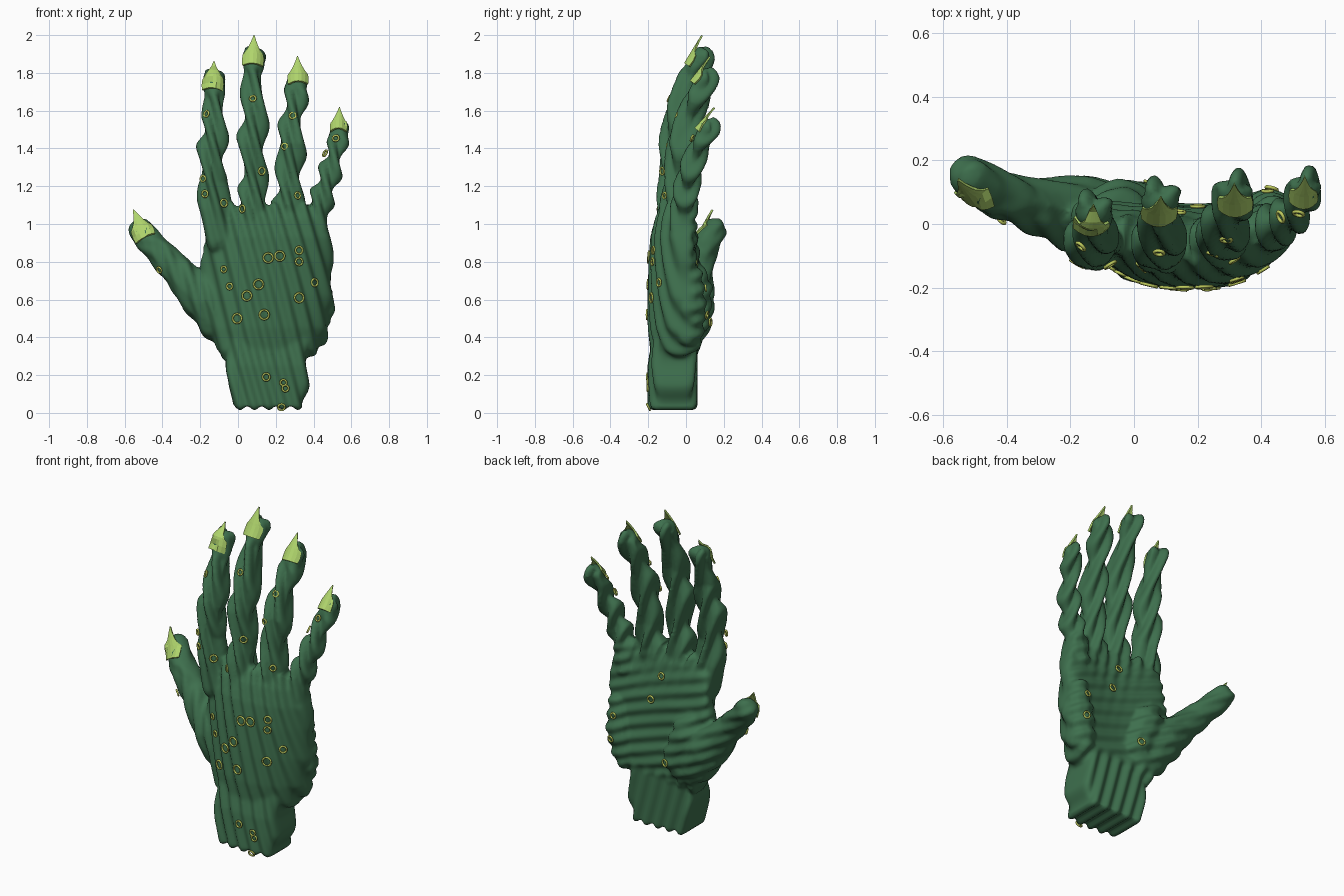
import bpy, bmesh, math, random
from mathutils import Vector, Matrix
from mathutils.bvhtree import BVHTree

if "Cube" in bpy.data.objects:
    bpy.data.objects.remove(bpy.data.objects["Cube"])

random.seed(4)


def material(name, rgb):
    m = bpy.data.materials.new(name)
    m.diffuse_color = (*rgb, 1)
    m.use_nodes = True
    m.node_tree.nodes["Principled BSDF"].inputs["Base Color"].default_value = m.diffuse_color
    return m


GREEN = material("swamp green", (0.048, 0.16, 0.075))
LIME = material("claw lime", (0.43, 0.66, 0.15))
OLIVE = material("ring yellow", (0.52, 0.60, 0.11))


def make_object(name, bm, mat):
    me = bpy.data.meshes.new(name)
    bm.to_mesh(me)
    bm.free()
    me.materials.append(mat)
    ob = bpy.data.objects.new(name, me)
    bpy.context.collection.objects.link(ob)
    return ob


def limb(bm, pts):
    """Chain of overlapping balls through (x, y, z, radius) points."""
    for a, b in zip(pts, pts[1:]):
        a, b = Vector(a), Vector(b)
        n = max(2, int((b - a).length / 0.02))
        for i in range(n + 1):
            p = a.lerp(b, i / n)
            bmesh.ops.create_icosphere(bm, subdivisions=2, radius=p[3],
                                       matrix=Matrix.Translation(p.xyz))


def loft(bm, rows, power, bend_front, bend_back):
    """Superellipse sections (z, x min, x max, y min, y max), bent into an arc."""
    n, rings = 48, []
    for z, x0, x1, y0, y1 in rows:
        ring = []
        for i in range(n):
            a = math.tau * i / n
            c, s = math.cos(a), math.sin(a)
            x = (x0 + x1) / 2 + (x1 - x0) / 2 * math.copysign(abs(c) ** (2 / power), c)
            y = (y0 + y1) / 2 + (y1 - y0) / 2 * math.copysign(abs(s) ** (2 / power), s)
            bend = bend_front + (bend_back - bend_front) * (s + 1) / 2
            ring.append(bm.verts.new((x, y + bend * (x - 0.18) ** 2, z)))
        rings.append(ring)
    for a, b in zip(rings, rings[1:]):
        for i in range(n):
            j = (i + 1) % n
            bm.faces.new((a[i], a[j], b[j], b[i]))
    bm.faces.new(rings[0][::-1])
    bm.faces.new(rings[-1])


# Wrist and palm volumes
bm = bmesh.new()
loft(bm, [(0.025, -0.03, 0.345, -0.195, 0.05), (0.15, -0.06, 0.37, -0.195, 0.05),
          (0.25, -0.055, 0.365, -0.195, 0.05), (0.4, -0.06, 0.38, -0.17, 0.05)], 6, 0.5, 0.1)
loft(bm, [(0.29, -0.08, 0.38, -0.15, 0.02), (0.33, -0.12, 0.42, -0.18, 0.05),
          (0.45, -0.16, 0.47, -0.195, 0.06), (0.62, -0.185, 0.50, -0.195, 0.05),
          (0.80, -0.19, 0.50, -0.19, 0.045), (0.93, -0.18, 0.49, -0.18, 0.03),
          (1.03, -0.16, 0.46, -0.155, 0.01), (1.10, -0.12, 0.42, -0.12, -0.02)], 2.6, 0.75, 0.65)
# Heel of the hand on the little finger side
limb(bm, [(0.39, 0.01, 0.40, 0.08), (0.42, 0.02, 0.55, 0.09), (0.43, 0.03, 0.72, 0.06)])
# Thumb with its pad
limb(bm, [(-0.02, 0.01, 0.41, 0.09), (-0.09, 0.02, 0.48, 0.115), (-0.17, 0.03, 0.595, 0.125),
          (-0.26, 0.045, 0.69, 0.10), (-0.36, 0.07, 0.79, 0.08), (-0.44, 0.10, 0.88, 0.077),
          (-0.515, 0.148, 0.965, 0.068)])
limb(bm, [(0.02, 0.03, 0.48, 0.10), (-0.05, 0.04, 0.66, 0.10), (-0.09, 0.01, 0.76, 0.08)])
# Four fingers
limb(bm, [(-0.10, -0.05, 0.92, 0.085), (-0.12, -0.055, 1.08, 0.083), (-0.14, -0.06, 1.22, 0.07),
          (-0.135, -0.05, 1.40, 0.076), (-0.12, -0.02, 1.58, 0.06), (-0.13, 0.043, 1.765, 0.06)])
limb(bm, [(0.08, -0.07, 0.95, 0.085), (0.08, -0.07, 1.12, 0.08), (0.085, -0.065, 1.25, 0.066),
          (0.075, -0.06, 1.42, 0.077), (0.09, -0.03, 1.62, 0.067), (0.08, 0.03, 1.78, 0.058),
          (0.08, 0.08, 1.88, 0.063)])
limb(bm, [(0.26, -0.06, 0.95, 0.085), (0.265, -0.05, 1.10, 0.08), (0.275, -0.04, 1.23, 0.068),
          (0.28, -0.02, 1.42, 0.076), (0.29, 0.02, 1.57, 0.06), (0.32, 0.105, 1.765, 0.06)])
limb(bm, [(0.40, -0.02, 0.92, 0.08), (0.42, -0.01, 1.06, 0.068), (0.46, 0.0, 1.18, 0.06),
          (0.495, 0.03, 1.30, 0.056), (0.525, 0.07, 1.41, 0.046), (0.54, 0.12, 1.505, 0.054)])
hand = make_object("twisted_hand", bm, GREEN)

# Fuse the volumes into one skin
mod = hand.modifiers.new("fuse", 'REMESH')
mod.mode = 'VOXEL'
mod.voxel_size = 0.0115
bpy.context.view_layer.objects.active = hand
hand.select_set(True)
bpy.ops.object.modifier_apply(modifier=mod.name)

# Claw placement: base, tip, half width
CLAWS = {
    "thumb_claw": ((-0.49, 0.065, 0.925), (-0.553, 0.14, 1.075), 0.062),
    "index_claw": ((-0.135, -0.027, 1.715), (-0.127, 0.06, 1.86), 0.058),
    "middle_claw": ((0.078, 0.003, 1.845), (0.085, 0.085, 1.998), 0.058),
    "ring_claw": ((0.318, 0.032, 1.75), (0.315, 0.127, 1.885), 0.056),
    "little_claw": ((0.533, 0.057, 1.50), (0.537, 0.15, 1.615), 0.046),
}
CENTRES = [(Vector(b) * 0.6 + Vector(t) * 0.4) for b, t, _ in CLAWS.values()]


def smoothstep(a, b, v):
    t = min(1, max(0, (v - a) / (b - a)))
    return t * t * (3 - 2 * t)


# Carve the slanted root-like ridges along the normals
bm = bmesh.new()
bm.from_mesh(hand.data)
for _ in range(2):
    bmesh.ops.smooth_vert(bm, verts=bm.verts, factor=0.5, use_axis_x=True,
                          use_axis_y=True, use_axis_z=True)
bm.normal_update()
smooth_tree = BVHTree.FromBMesh(bm)
moves = []
for v in bm.verts:
    x, y, z = v.co
    main = math.sin(math.tau * (x / 0.078 + z / 0.29) + 0.6 * math.sin(5 * z + 4 * x))
    cross = math.sin(math.tau * (z / 0.08 + x / 0.2) + 1.2 * math.sin(6 * x + 3 * z))
    inner = smoothstep(0.0, 0.06, y) * smoothstep(0.32, 0.4, z) * (1 - smoothstep(1.02, 1.12, z))
    amp = 0.010 + 0.007 * smoothstep(1.0, 1.15, z)
    amp *= 1 - 0.3 * smoothstep(0.2, 0.3, -x)
    # nail beds stay smooth on the front
    near = 1 - smoothstep(0.07, 0.13, min((v.co - c).length for c in CENTRES))
    amp *= 1 - 0.9 * near * (1 - smoothstep(0.0, 0.5, v.normal.y))
    moves.append(v.normal * amp * (main * (1 - inner) + 0.7 * cross * inner))
for v, d in zip(bm.verts, moves):
    v.co += d
bm.normal_update()
tree = BVHTree.FromBMesh(bm)
bm.to_mesh(hand.data)
bm.free()
bpy.ops.object.shade_smooth()

# Claws: curved pointed plates on the finger fronts
OUTLINE = [(0, 0.9), (0.2, 0.95), (0.38, 0.9), (0.46, 0.66), (0.6, 0.42), (0.8, 0.2), (1, 0.02)]
for name, (base, tip, half) in CLAWS.items():
    base, tip = Vector(base), Vector(tip)
    axis = tip - base
    side = axis.cross(Vector((0, 1, 0))).normalized()
    if side.x < 0:
        side.negate()
    out = side.cross(axis).normalized()
    if out.y > 0:
        out.negate()
    bm = bmesh.new()
    rows = []
    for t, w in OUTLINE:
        row = []
        for u in (-1, -0.67, -0.33, 0, 0.33, 0.67, 1):
            p = base + axis * t + side * half * w * u + out * (0.01 * (1 - t) - 0.035 * (w * u) ** 2)
            # keep the plate just outside the skin
            hit, _, _, dist = tree.ray_cast(p + out * 0.15, -out)
            if hit and dist < 0.144:
                p = p + out * min(0.03, 0.156 - dist)
            row.append(bm.verts.new(p))
        rows.append(row)
    for a, b in zip(rows, rows[1:]):
        for i in range(6):
            bm.faces.new((a[i], a[i + 1], b[i + 1], b[i]))
    bmesh.ops.recalc_face_normals(bm, faces=bm.faces)
    claw = make_object(name, bm, LIME)
    sol = claw.modifiers.new("thickness", 'SOLIDIFY')
    sol.thickness = 0.01
    sol.offset = 0

# Little sucker rings scattered over the skin: (x, z) on front and back
FRONT = [(-.16, 1.58), (.08, 1.66), (.29, 1.57), (.25, 1.41), (-.18, 1.24), (-.17, 1.16),
         (-.08, 1.11), (.12, 1.28), (.03, 1.08), (.31, 1.15), (.47, 1.37), (.52, 1.45),
         (-.41, .76), (-.07, .76), (-.04, .67), (.11, .68), (.05, .62), (.16, .82),
         (.22, .83), (.32, .86), (.32, .80), (.40, .69), (.32, .61), (.14, .52), (0, .50),
         (.15, .19), (.24, .16), (.25, .13), (.23, .035)]
BACK = [(.14, .95), (.2, .8), (.05, .48), (.42, .66), (.43, .52)]
BIG = {(.11, .68), (0, .50), (.22, .83), (.16, .82), (.32, .61), (.14, .52), (.05, .62)}


def torus(bm, center, normal, R, r):
    rot = normal.to_track_quat('Z', 'Y')
    N, M = 16, 6
    g = [[bm.verts.new(center + rot @ Vector((
        (R + r * math.cos(math.tau * j / M)) * math.cos(math.tau * i / N),
        (R + r * math.cos(math.tau * j / M)) * math.sin(math.tau * i / N),
        r * math.sin(math.tau * j / M)))) for j in range(M)] for i in range(N)]
    for i in range(N):
        for j in range(M):
            k, l = (i + 1) % N, (j + 1) % M
            bm.faces.new((g[i][j], g[k][j], g[k][l], g[i][l]))


bm = bmesh.new()
for spots, sign in ((FRONT, -1), (BACK, 1)):
    for x, z in spots:
        start, way = Vector((x, sign, z)), Vector((0, -sign, 0))
        hit, normal, _, _ = smooth_tree.ray_cast(start, way)
        if hit:
            big = (x, z) in BIG
            size = 0.025 if big else random.uniform(0.015, 0.02)
            torus(bm, hit + normal * (0.013 if big else 0.011), normal, size, 0.0055)
rings = make_object("sucker_rings", bm, OLIVE)
for p in rings.data.polygons:
    p.use_smooth = True
